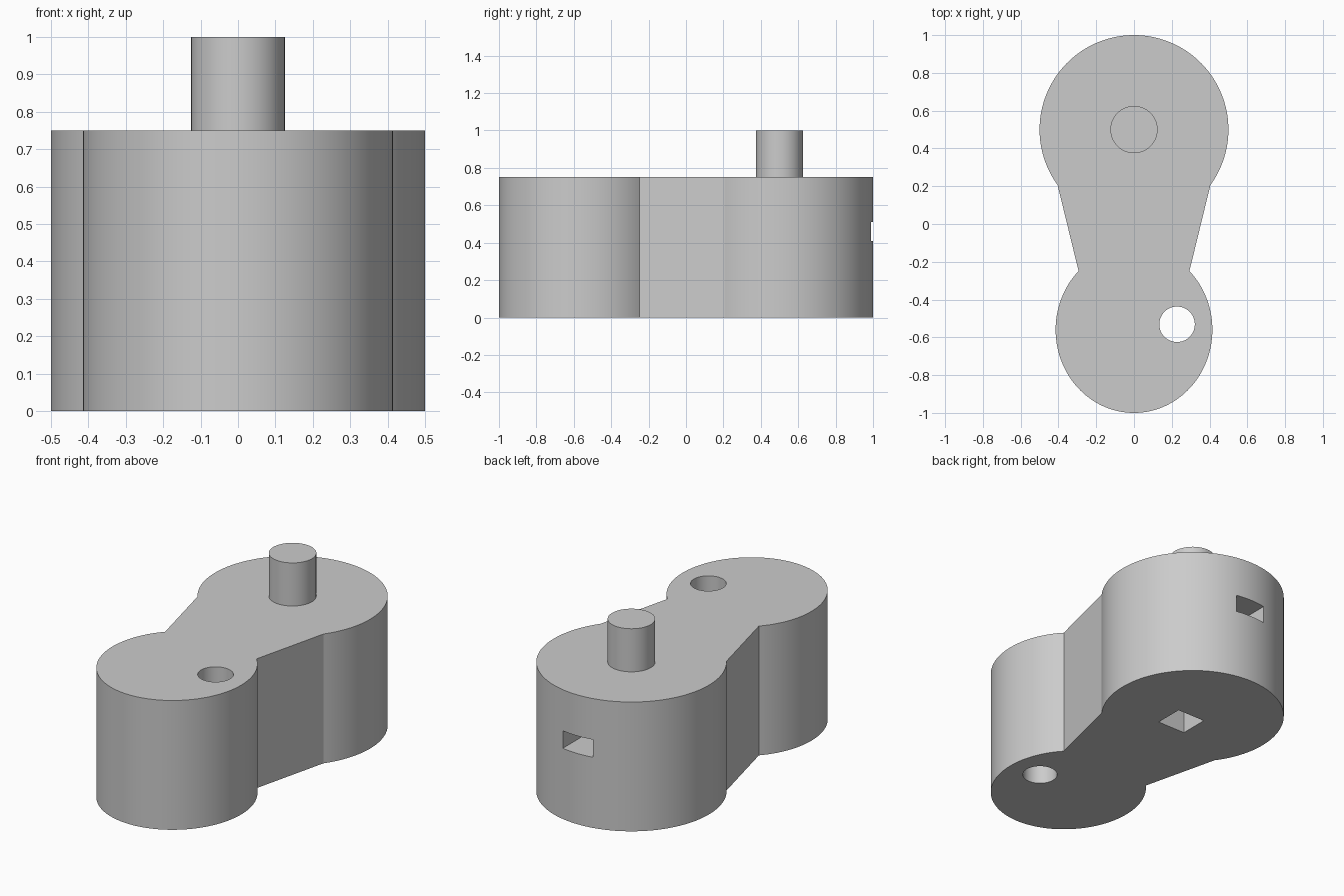
import bpy, bmesh, math

default = bpy.data.objects.get("Cube")
if default:
    bpy.data.objects.remove(default, do_unlink=True)

BODY_TOP = 0.75
PIVOT_Y = 0.5

grey = bpy.data.materials.new("plain grey")
grey.use_nodes = True
colour = (0.6, 0.6, 0.6, 1)
grey.diffuse_color = colour
grey.node_tree.nodes["Principled BSDF"].inputs["Base Color"].default_value = colour


def arc(cy, rx, ry, start, end, steps):
    """Points of an elliptical arc centred on x = 0, angles in degrees."""
    angles = [math.radians(start + (end - start) * i / steps) for i in range(steps + 1)]
    return [(rx * math.cos(a), cy + ry * math.sin(a)) for a in angles]


def prism(name, outline, z0, z1):
    """Extrude a flat outline between two heights."""
    bm = bmesh.new()
    face = bm.faces.new([bm.verts.new((x, y, z0)) for x, y in outline])
    top = bmesh.ops.extrude_face_region(bm, geom=[face])["geom"]
    verts = [v for v in top if isinstance(v, bmesh.types.BMVert)]
    bmesh.ops.translate(bm, verts=verts, vec=(0, 0, z1 - z0))
    bmesh.ops.recalc_face_normals(bm, faces=bm.faces)
    mesh = bpy.data.meshes.new(name)
    bm.to_mesh(mesh)
    bm.free()
    mesh.materials.append(grey)
    obj = bpy.data.objects.new(name, mesh)
    bpy.context.collection.objects.link(obj)
    return obj


def rectangle(x0, x1, y0, y1):
    return [(x0, y0), (x1, y0), (x1, y1), (x0, y1)]


def cut(target, cutter):
    cutter.hide_render = True
    cutter.hide_set(True)
    cutter.display_type = 'WIRE'
    mod = target.modifiers.new(cutter.name, 'BOOLEAN')
    mod.operation = 'DIFFERENCE'
    mod.solver = 'EXACT'
    mod.object = cutter
    bpy.context.view_layer.objects.active = target
    bpy.ops.object.modifier_apply(modifier=mod.name)
    bpy.data.objects.remove(cutter, do_unlink=True)


# Body: round rear lobe and slightly oval front lobe joined by a tapered waist
rear_lobe = arc(PIVOT_Y, 0.5, 0.5, -36, 216, 100)
front_lobe = arc(-0.56, 0.415, 0.44, 135, 405, 100)
body = prism("body", rear_lobe + front_lobe, 0, BODY_TOP)

# Round hole straight through the front lobe
hole = [(x + 0.228, y) for x, y in arc(-0.531, 0.094, 0.094, 0, 352.5, 47)]
cut(body, prism("round_hole_cutter", hole, -0.1, BODY_TOP + 0.1))

# Square channel from the underside that turns out through the rear
cut(body, prism("lower_channel_cutter", rectangle(-0.08, 0.1, 0.33, 0.5), -0.1, 0.51))
cut(body, prism("rear_channel_cutter", rectangle(-0.097, 0.097, 0.4, 1.1), 0.41, 0.512))

# Post on top of the rear lobe
post = prism("post", arc(PIVOT_Y, 0.125, 0.125, 0, 354.375, 63), BODY_TOP, 1)

# Smooth curved walls, keep the creases
for obj in (body, post):
    bpy.ops.object.select_all(action='DESELECT')
    obj.select_set(True)
    bpy.context.view_layer.objects.active = obj
    bpy.ops.object.shade_smooth_by_angle(angle=math.radians(15))
